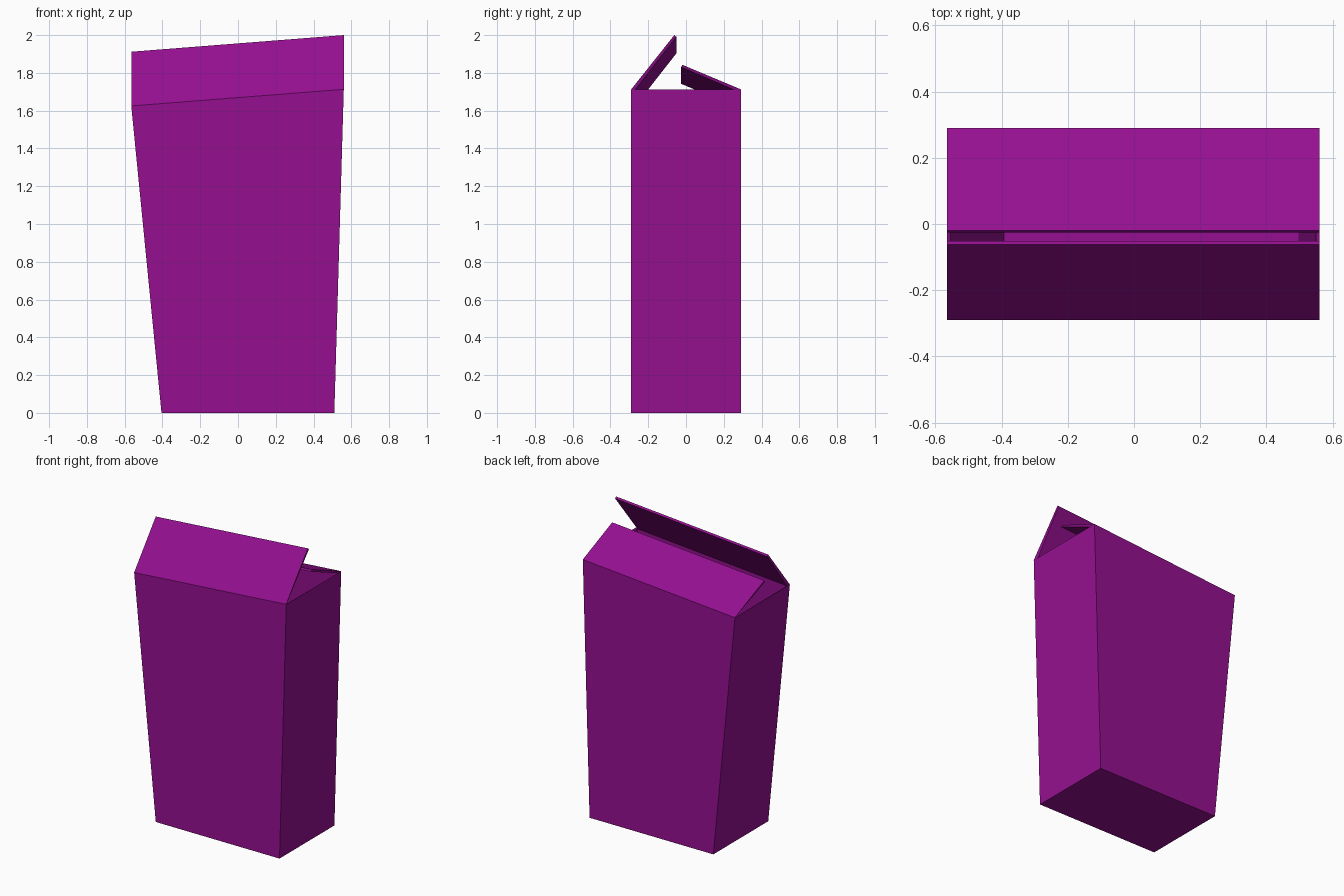
import bpy

cube = bpy.data.objects.get("Cube")
if cube:
    bpy.data.objects.remove(cube, do_unlink=True)

# Card colour
purple = bpy.data.materials.new("purple card")
purple.use_nodes = True
colour = (0.30, 0.005, 0.28, 1)
purple.diffuse_color = colour
purple.node_tree.nodes["Principled BSDF"].inputs["Base Color"].default_value = colour

HALF_DEPTH = 0.29
CARD = 0.014
BOTTOM = [(-0.405, 0), (0.51, 0)]          # x, z at the two ends
TOP = [(-0.565, 1.625), (0.56, 1.713)]


def row(ends, y, lift=0):
    """Two points running across the carton at depth y."""
    return [(x, y, z + lift) for x, z in ends]


# One folded sheet: front flap, front wall, base, back wall, back flap
rows = [row(TOP, -0.062, 0.287), row(TOP, -HALF_DEPTH), row(BOTTOM, -HALF_DEPTH),
        row(BOTTOM, HALF_DEPTH), row(TOP, HALF_DEPTH), row(TOP, -0.02, 0.13)]
verts = [p for r in rows for p in r]
faces = [(2 * i, 2 * i + 2, 2 * i + 3, 2 * i + 1) for i in range(len(rows) - 1)]

# Side walls close the tapered body
faces += [(2, 8, 6, 4), (3, 5, 7, 9)]

mesh = bpy.data.meshes.new("carton")
mesh.from_pydata(verts, [], faces)
mesh.materials.append(purple)
carton = bpy.data.objects.new("open_carton", mesh)
bpy.context.collection.objects.link(carton)

# Card thickness, kept inside the outer faces
solid = carton.modifiers.new("card thickness", 'SOLIDIFY')
solid.thickness = CARD
solid.offset = -1
solid.use_even_offset = True
